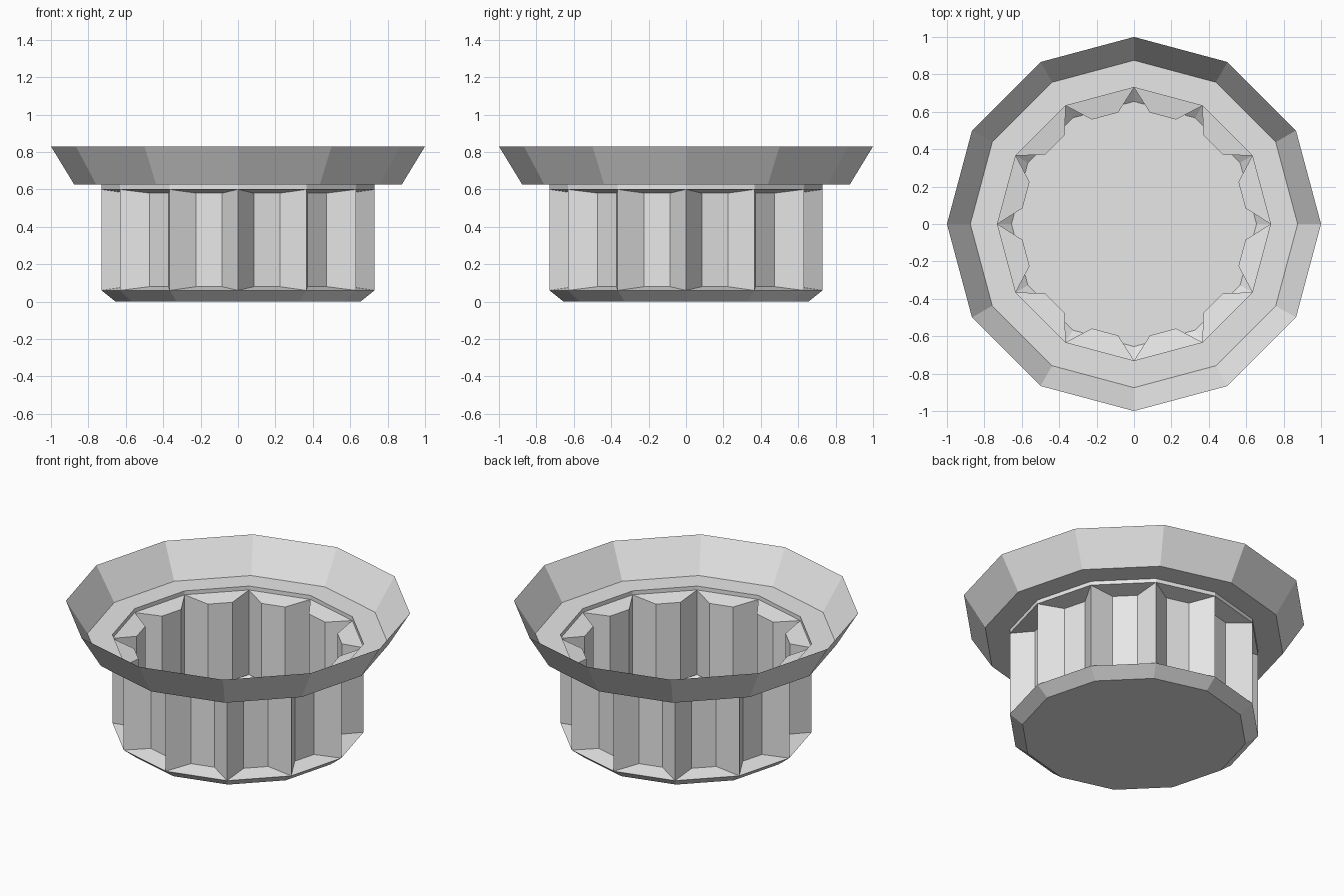
import bpy
import bmesh
from math import sin, cos, radians

SIDES = 12
STEP = 360 / SIDES

cube = bpy.data.objects.get("Cube")
if cube:
    bpy.data.objects.remove(cube)

# Single plain grey
grey = bpy.data.materials.new("light_grey")
grey.use_nodes = True
grey.diffuse_color = (0.8, 0.8, 0.8, 1)
grey.node_tree.nodes["Principled BSDF"].inputs["Base Color"].default_value = (0.8, 0.8, 0.8, 1)


def polar(radius, degrees, z):
    a = radians(degrees)
    return (radius * cos(a), radius * sin(a), z)


def ring(bm, radius, z):
    return [bm.verts.new(polar(radius, i * STEP, z)) for i in range(SIDES)]


def bridge(bm, lower, upper):
    n = len(lower)
    for i in range(n):
        j = (i + 1) % n
        bm.faces.new((lower[i], lower[j], upper[j], upper[i]))


def finish(bm, name):
    mesh = bpy.data.meshes.new(name)
    bm.to_mesh(mesh)
    bm.free()
    mesh.materials.append(grey)
    obj = bpy.data.objects.new(name, mesh)
    bpy.context.collection.objects.link(obj)
    return obj


def revolve(name, profile, floor=False):
    """Twelve-sided open shell through (radius, z) points."""
    bm = bmesh.new()
    rings = [ring(bm, r, z) for r, z in profile]
    for lower, upper in zip(rings, rings[1:]):
        bridge(bm, lower, upper)
    if floor:
        bm.faces.new(reversed(rings[0]))
    return finish(bm, name)


BODY_R, FLUTE_R, FLUTE_ANGLE = 0.73, 0.602, 8.1
BOTTOM, TOP, SLOPE = 0.06, 0.60, 0.02

# Flared rim with its flat flange and short collar
revolve("flared_rim", [(BODY_R, TOP), (BODY_R, 0.625), (0.875, 0.625), (1.0, 0.83)])

# Chamfered base with a closed floor
revolve("base", [(0.655, 0), (BODY_R, BOTTOM)], floor=True)

# Fluted wall: sharp ribs with a recessed panel between each pair
bm = bmesh.new()
loops = []
for rib_z, panel_z in ((BOTTOM, BOTTOM + SLOPE), (TOP, TOP - SLOPE)):
    loop = []
    for i in range(SIDES):
        a = i * STEP
        loop += [bm.verts.new(polar(BODY_R, a, rib_z)),
                 bm.verts.new(polar(FLUTE_R, a + FLUTE_ANGLE, panel_z)),
                 bm.verts.new(polar(FLUTE_R, a + STEP - FLUTE_ANGLE, panel_z))]
    loops.append(loop)
bridge(bm, *loops)

# Sloping ledges that close each flute below and above
low, high = loops
for i in range(0, len(low), 3):
    k = (i + 3) % len(low)
    bm.faces.new((low[i], low[k], low[i + 2], low[i + 1]))
    bm.faces.new((high[i], high[i + 1], high[i + 2], high[k]))
finish(bm, "fluted_wall")
